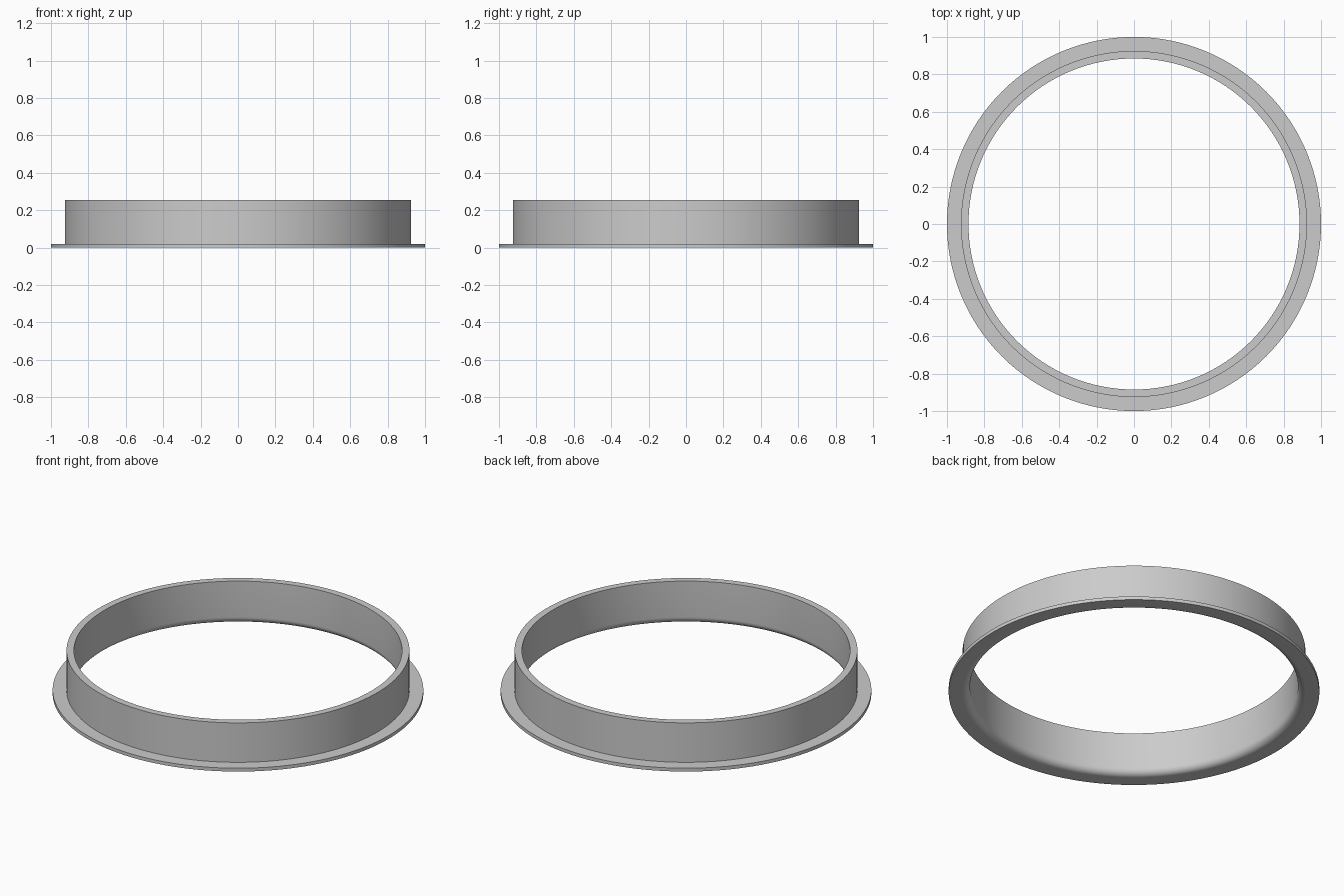
import bpy, bmesh, math

if "Cube" in bpy.data.objects:
    bpy.data.objects.remove(bpy.data.objects["Cube"])

SEGMENTS = 128
FILLET = 0.04
WALL_IN, WALL_OUT, HEIGHT = 0.885, 0.925, 0.255
FLANGE_R, FLANGE_H = 1.0, 0.02

grey = bpy.data.materials.new("light grey")
grey.diffuse_color = (0.6, 0.6, 0.6, 1)
grey.use_nodes = True
grey.node_tree.nodes["Principled BSDF"].inputs["Base Color"].default_value = grey.diffuse_color

# Cross-section (radius, height): flange, wall, rounded inner bottom edge
profile = [(FLANGE_R, 0), (FLANGE_R, FLANGE_H), (WALL_OUT, FLANGE_H),
           (WALL_OUT, HEIGHT), (WALL_IN, HEIGHT)]
for i in range(9):
    a = math.pi / 2 * i / 8
    profile.append((WALL_IN + FILLET * (1 - math.cos(a)),
                    FILLET * (1 - math.sin(a))))

# Revolve the closed section around z
bm = bmesh.new()
rings = []
for s in range(SEGMENTS):
    t = 2 * math.pi * s / SEGMENTS
    rings.append([bm.verts.new((r * math.cos(t), r * math.sin(t), z))
                  for r, z in profile])
n = len(profile)
for s in range(SEGMENTS):
    a, b = rings[s], rings[(s + 1) % SEGMENTS]
    for i in range(n):
        j = (i + 1) % n
        bm.faces.new((a[i], b[i], b[j], a[j]))
bmesh.ops.recalc_face_normals(bm, faces=bm.faces)

mesh = bpy.data.meshes.new("flanged_ring")
bm.to_mesh(mesh)
bm.free()
mesh.materials.append(grey)
ring = bpy.data.objects.new("flanged_ring", mesh)
bpy.context.collection.objects.link(ring)

# Smooth round surfaces, crisp edges
bpy.context.view_layer.objects.active = ring
ring.select_set(True)
bpy.ops.object.shade_smooth_by_angle(angle=math.radians(30))
